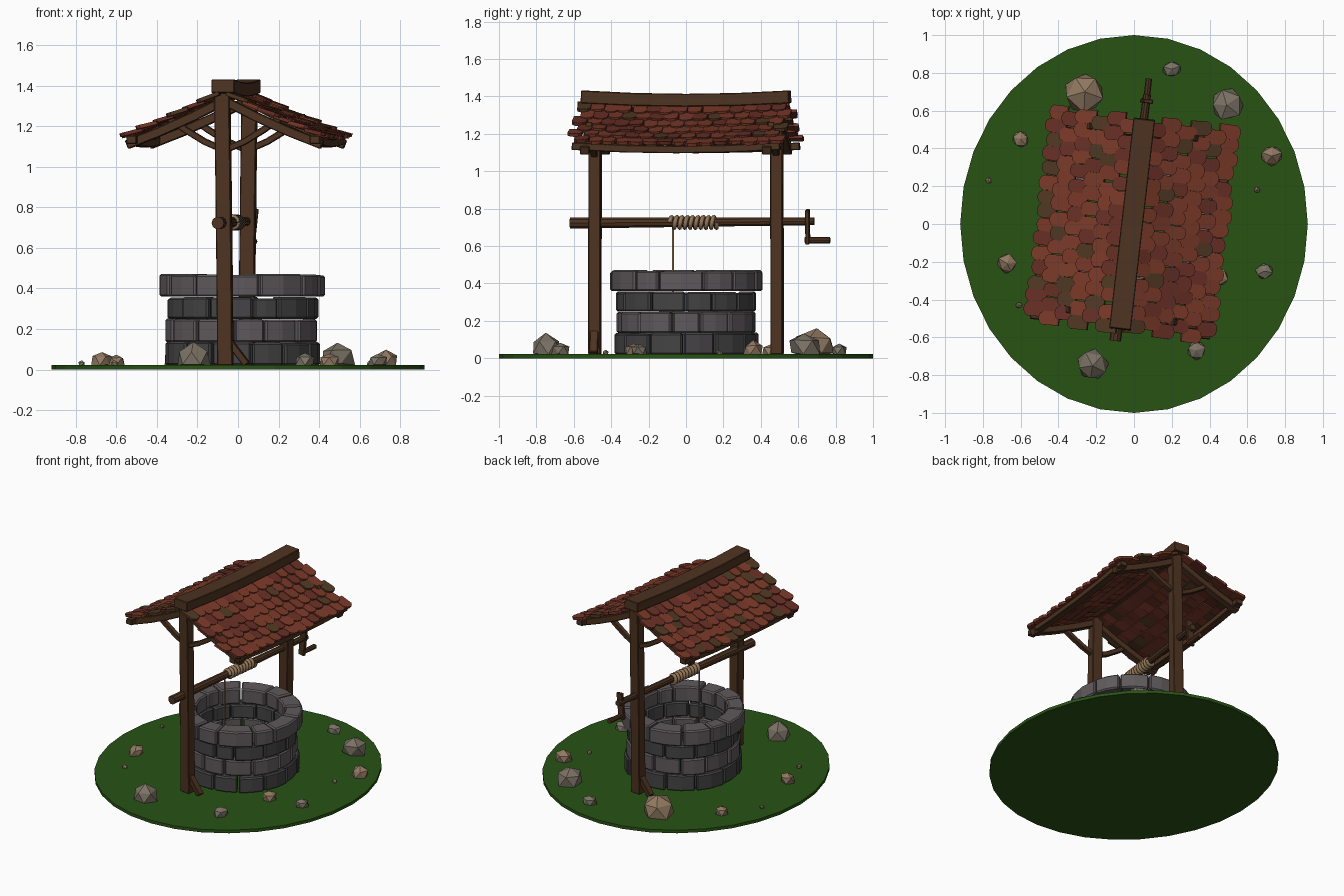
import bpy, bmesh, random
from math import sin, cos, pi, tau, atan2
from mathutils import Vector, Matrix

if "Cube" in bpy.data.objects:
    bpy.data.objects.remove(bpy.data.objects["Cube"])

random.seed(4)
R = random.uniform
# timber frame and roof are turned slightly against the ground
TURN = Matrix.Translation((-0.01, 0, 0)) @ Matrix.Rotation(-0.115, 4, 'Z')


def mat(name, r, g, b):
    m = bpy.data.materials.new(name)
    m.diffuse_color = (r, g, b, 1)
    m.use_nodes = True
    m.node_tree.nodes["Principled BSDF"].inputs["Base Color"].default_value = m.diffuse_color
    return m


GRASS = mat("grass", .021, .085, .007)
WOOD = mat("wood", .075, .033, .015)
ROPE = mat("rope", .30, .19, .10)
LIGHT = mat("light_stone", .115, .10, .105)
DARK = mat("dark_stone", .06, .057, .06)
PEBBLES = [mat("pebble_grey", .20, .17, .13), mat("pebble_tan", .28, .19, .12)]
TILES = [mat("tile_red", .19, .040, .021), mat("tile_deep_red", .135, .028, .018),
         mat("tile_brown", .08, .038, .016)]


def finish(name, bm, mats, turn=True, bevel=0):
    bmesh.ops.recalc_face_normals(bm, faces=bm.faces)
    me = bpy.data.meshes.new(name)
    bm.to_mesh(me)
    bm.free()
    if turn:
        me.transform(TURN)
    for m in mats:
        me.materials.append(m)
    ob = bpy.data.objects.new(name, me)
    bpy.context.collection.objects.link(ob)
    if bevel:
        b = ob.modifiers.new("worn_edges", 'BEVEL')
        b.width, b.segments, b.limit_method = bevel, 1, 'ANGLE'
    return ob


def loft(bm, rings, mi=0):
    """Closed solid through a list of equal-length point rings."""
    vs = [[bm.verts.new(p) for p in ring] for ring in rings]
    n = len(vs[0])
    faces = [bm.faces.new(vs[0]), bm.faces.new(vs[-1][::-1])]
    for a, b in zip(vs, vs[1:]):
        for i in range(n):
            j = (i + 1) % n
            faces.append(bm.faces.new((a[i], b[i], b[j], a[j])))
    for f in faces:
        f.material_index = mi


def beam(name, pts, w, h, side, bevel=0.004):
    """Square timber along a path; w is measured along the side axis."""
    pts, s, rings = [Vector(p) for p in pts], Vector(side), []
    for i, p in enumerate(pts):
        t = (pts[min(i + 1, len(pts) - 1)] - pts[max(i - 1, 0)]).normalized()
        o = t.cross(s).normalized()
        rings.append([p + s * a * w / 2 + o * b * h / 2
                      for a, b in ((-1, -1), (1, -1), (1, 1), (-1, 1))])
    bm = bmesh.new()
    loft(bm, rings)
    return finish(name, bm, [WOOD], bevel=bevel)


def rod(name, a, b, r1, r2, n, m):
    a, b = Vector(a), Vector(b)
    q = (b - a).to_track_quat('Z', 'Y')
    bm = bmesh.new()
    loft(bm, [[p + q @ Vector((r * cos(tau * i / n), r * sin(tau * i / n), 0))
               for i in range(n)] for p, r in ((a, r1), (b, r2))])
    return finish(name, bm, [m])


# grass disc
bm = bmesh.new()
loft(bm, [[(.92 * sin(tau * i / 32), cos(tau * i / 32), z) for i in range(32)] for z in (0, .022)])
finish("grass_disc", bm, [GRASS], turn=False)

# well wall: four courses of uneven blocks
for row, (z0, z1, ro) in enumerate(((.02, .135, .385), (.135, .25, .375),
                                    (.25, .355, .375), (.36, .47, .405))):
    bm = bmesh.new()
    n = 13
    cuts = [tau * (i + R(-.16, .16) + row * .45) / n for i in range(n)]
    cuts.append(cuts[0] + tau)
    for a0, a1 in zip(cuts, cuts[1:]):
        o, i_, dz = ro + R(-.008, .008), .29 + R(-.008, .008), R(-.005, .003)
        rings = []
        for k in range(3):
            a = a0 + .012 + (a1 - a0 - .024) * k / 2
            rings.append([(.02 + r * cos(a), r * sin(a), z)
                          for r, z in ((i_, z0), (o, z0), (o, z1 + dz), (i_, z1 + dz))])
        loft(bm, rings)
    finish(f"stone_course_{row + 1}", bm, [LIGHT if row % 2 else DARK], turn=False, bevel=.009)

# loose stones: x, y, radius
for k, (x, y, r) in enumerate(((-.26, .70, .115), (.20, .82, .05), (.49, .63, .095), (.73, .36, .058),
                               (.65, .18, .018), (.69, -.25, .05), (.45, -.28, .05), (.33, -.67, .052),
                               (-.22, -.75, .09), (-.67, -.21, .055), (-.61, -.43, .018),
                               (-.77, .23, .018), (-.60, .45, .046))):
    bm = bmesh.new()
    bmesh.ops.create_icosphere(bm, subdivisions=1, radius=r)
    turn = Matrix.Rotation(R(0, tau), 3, 'Z')
    for v in bm.verts:
        v.co = turn @ v.co * R(.82, 1.12)
        v.co.z = max(v.co.z * .85 + r * .4, -.01)
        v.co += Vector((x, y, .022))
    finish(f"loose_stone_{k + 1}", bm, [PEBBLES[k % 3 == 0 or r < .03]], turn=False)


# roof slope: height at distance d from the ridge, sagging at mid length
def roof_z(d, y):
    return 1.385 - .53 * d + .17 * d * d - .018 * (1 - (y / .56) ** 2)


# posts, foot struts, curved braces and gable rafters, repeated at both ends
for end, e in (("front", -1), ("back", 1)):
    y = e * .49
    lean = -.012 if e < 0 else .012
    beam(end + "_post", [(-e * .004, y, .022), (0, y, .5), (lean * .5, y, 1.0), (lean, y, 1.375)],
         .075, .065, (1, 0, 0))
    beam(end + "_foot_strut", [(-e * .015, y, .15), (-e * .11, y - e * .005, .025)],
         .045, .035, (0, 1, 0))
    for side, s in (("left", -1), ("right", 1)):
        beam(f"{end}_{side}_brace", [(s * .02, y, 1.09), (s * .1, y, 1.125), (s * .19, y, 1.18),
                                     (s * .29, y, 1.25)], .035, .032, (0, 1, 0))
        beam(f"{end}_{side}_rafter", [(s * d, y, roof_z(d, y) - .055) for d in (.0, .16, .32, .485)],
             .05, .045, (0, 1, 0))

# eave beams and ridge beam
ys = (-.56, -.28, 0, .28, .56)
for side, s in (("left", -1), ("right", 1)):
    beam(side + "_eave_beam", [(s * .455, y, roof_z(.455, y) - .045) for y in ys], .05, .04, (1, 0, 0))
beam("ridge_beam", [(0, y, 1.38 + .018 * (y / .56) ** 2) for y in ys], .115, .068, (1, 0, 0))

# roof tiles: round-ended shingles in overlapping rows
OUT = ((-.5, 0), (.5, 0), (.5, .78), (.32, .94), (0, 1), (-.32, .94), (-.5, .78))
for side, s in (("left", -1), ("right", 1)):
    bm = bmesh.new()
    for row in range(6):
        d0 = .015 + row * .077
        n = 15
        for c in range(n):
            y = -.565 + 1.13 * (c + .5) / n + (.018 if row % 2 else -.018) + R(-.006, .006)
            d1 = d0 + .108 + R(-.012, .008)
            w, twist, lift = .077 + R(-.006, .003), R(-.06, .06), R(.010, .018)
            rings = []
            for up in (0, .017):
                ring = []
                for a, t in OUT:
                    d = d0 + (d1 - d0) * t
                    z = roof_z(d, y) - .022 + lift * t + up + twist * a * .1
                    ring.append((s * (d + up * .4), y + a * w + twist * t * .12, z))
                rings.append(ring)
            loft(bm, rings, random.choices((0, 1, 2), (5, 3, 1.3))[0])
    finish(side + "_roof_tiles", bm, TILES)

# winch axle with crank
rod("winch_axle", (-.018, -.625, .723), (0, .69, .732), .031, .021, 10, WOOD)
beam("crank_arm", [(-.008, .655, .61), (.012, .655, .795)], .022, .05, (0, 1, 0))
rod("crank_handle", (0, .64, .632), (0, .775, .632), .017, .017, 8, WOOD)


# rope wound on the axle, and the hanging end
def rope(name, pts, r):
    cu = bpy.data.curves.new(name, 'CURVE')
    cu.dimensions, cu.bevel_depth, cu.bevel_resolution, cu.use_fill_caps = '3D', r, 1, True
    sp = cu.splines.new('POLY')
    sp.points.add(len(pts) - 1)
    for p, q in zip(sp.points, pts):
        p.co = (*(TURN @ Vector(q)), 1)
    cu.materials.append(ROPE)
    ob = bpy.data.objects.new(name, cu)
    bpy.context.collection.objects.link(ob)


rope("rope_coil", [(-.01 + .028 * cos(tau * i / 12), -.085 + .255 * i / 108,
                    .726 + .028 * sin(tau * i / 12)) for i in range(109)], .0125)
rope("hanging_rope", [(-.04, -.075, .72), (-.04, -.075, .2)], .006)
